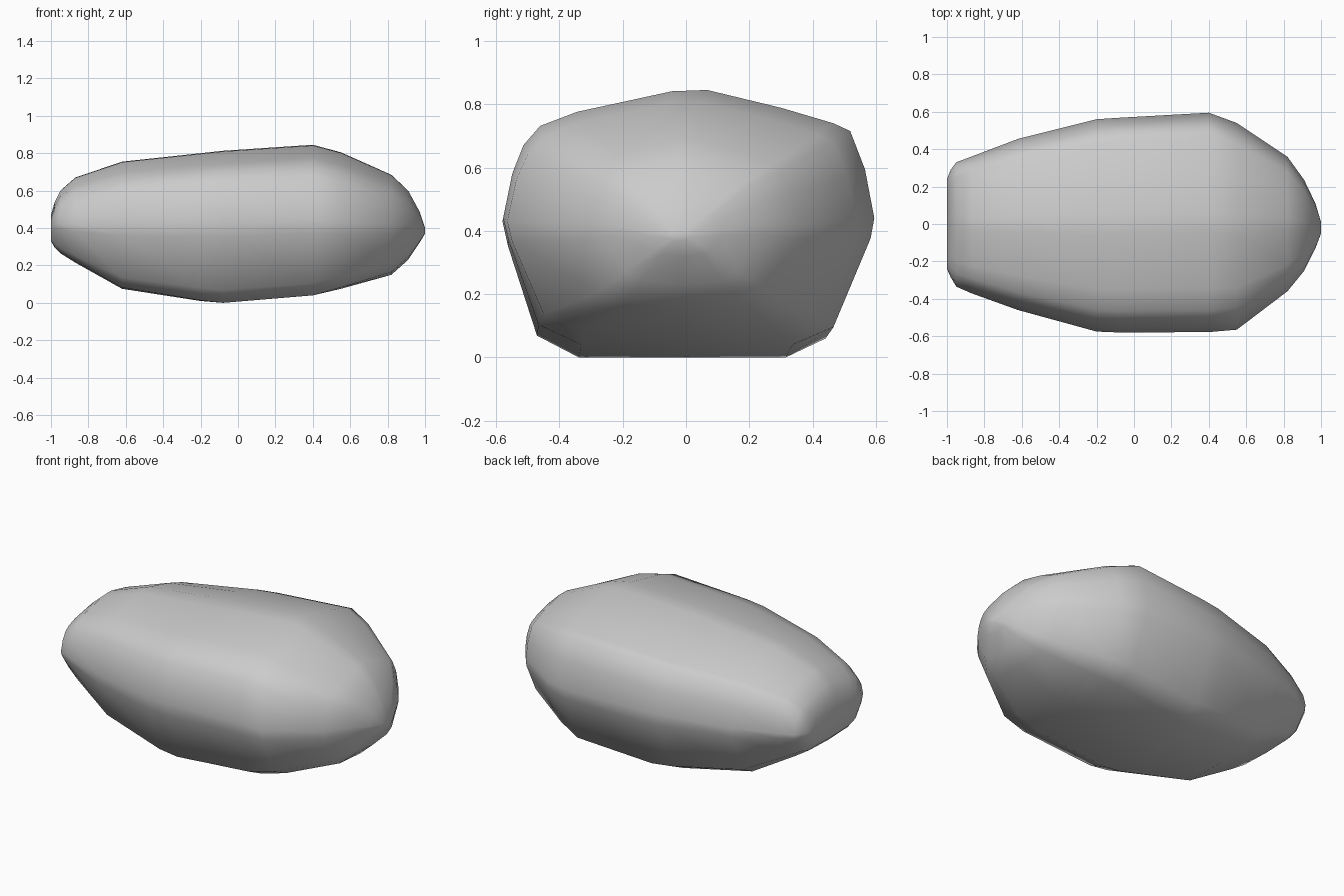
import bpy, bmesh, math

# Boxy mid cross-section, normalised to -1..1 in y and z (counter-clockwise)
PROFILE = [(1, 0), (0.95, 0.38), (0.87, 0.68), (0.78, 0.74), (0.5, 0.86), (0.1, 1), (-0.09, 0.99),
           (-0.6, 0.83), (-0.8, 0.72), (-0.89, 0.57), (-0.95, 0.35), (-1, 0),
           (-0.97, -0.18), (-0.81, -0.84), (-0.58, -1), (0, -1), (0.56, -1), (0.78, -0.86), (0.98, -0.16)]

# Stations along the stone: x, y min, y max, z bottom, z widest, z top, roundness
STATIONS = [
    (-1.00, -0.24, 0.24, 0.33, 0.41, 0.47, 0.3),
    (-0.98, -0.285, 0.29, 0.295, 0.42, 0.54, 0.3),
    (-0.95, -0.335, 0.33, 0.265, 0.42, 0.60, 0.3),
    (-0.87, -0.37, 0.36, 0.215, 0.42, 0.67, 0.25),
    (-0.62, -0.46, 0.455, 0.075, 0.42, 0.755, 0.15),
    (-0.20, -0.575, 0.56, 0.01, 0.43, 0.80, 0.05),
    (-0.08, -0.58, 0.568, 0.0, 0.43, 0.813, 0.0),
    (0.40, -0.578, 0.595, 0.04, 0.44, 0.845, 0.0),
    (0.55, -0.565, 0.54, 0.075, 0.43, 0.805, 0.15),
    (0.82, -0.36, 0.36, 0.15, 0.42, 0.685, 0.4),
    (0.91, -0.25, 0.235, 0.23, 0.42, 0.60, 0.5),
    (0.97, -0.13, 0.11, 0.32, 0.40, 0.49, 0.6),
    (1.00, -0.05, 0.01, 0.37, 0.385, 0.40, 0.6),
]


def section(bm, x, y0, y1, zb, zm, zt, k):
    ring = []
    for y, z in PROFILE:
        a = math.atan2(z, y)
        y = y * (1 - k) + math.cos(a) * k
        z = z * (1 - k) + math.sin(a) * k
        py = (y0 + y1) / 2 + y * (y1 - y0) / 2
        pz = zm + z * ((zt - zm) if z > 0 else (zm - zb))
        ring.append(bm.verts.new((x, py, pz)))
    return ring


# Loft the stone and cap both ends
bm = bmesh.new()
rings = [section(bm, *s) for s in STATIONS]
n = len(PROFILE)
for a, b in zip(rings, rings[1:]):
    for i in range(n):
        j = (i + 1) % n
        bm.faces.new((a[i], a[j], b[j], b[i]))
bm.faces.new(rings[0])
bm.faces.new(rings[-1])
bmesh.ops.recalc_face_normals(bm, faces=bm.faces)
for f in bm.faces:
    f.smooth = True

mesh = bpy.data.meshes.new("boulder")
bm.to_mesh(mesh)
bm.free()
boulder = bpy.data.objects.new("boulder", mesh)
bpy.context.collection.objects.link(boulder)
